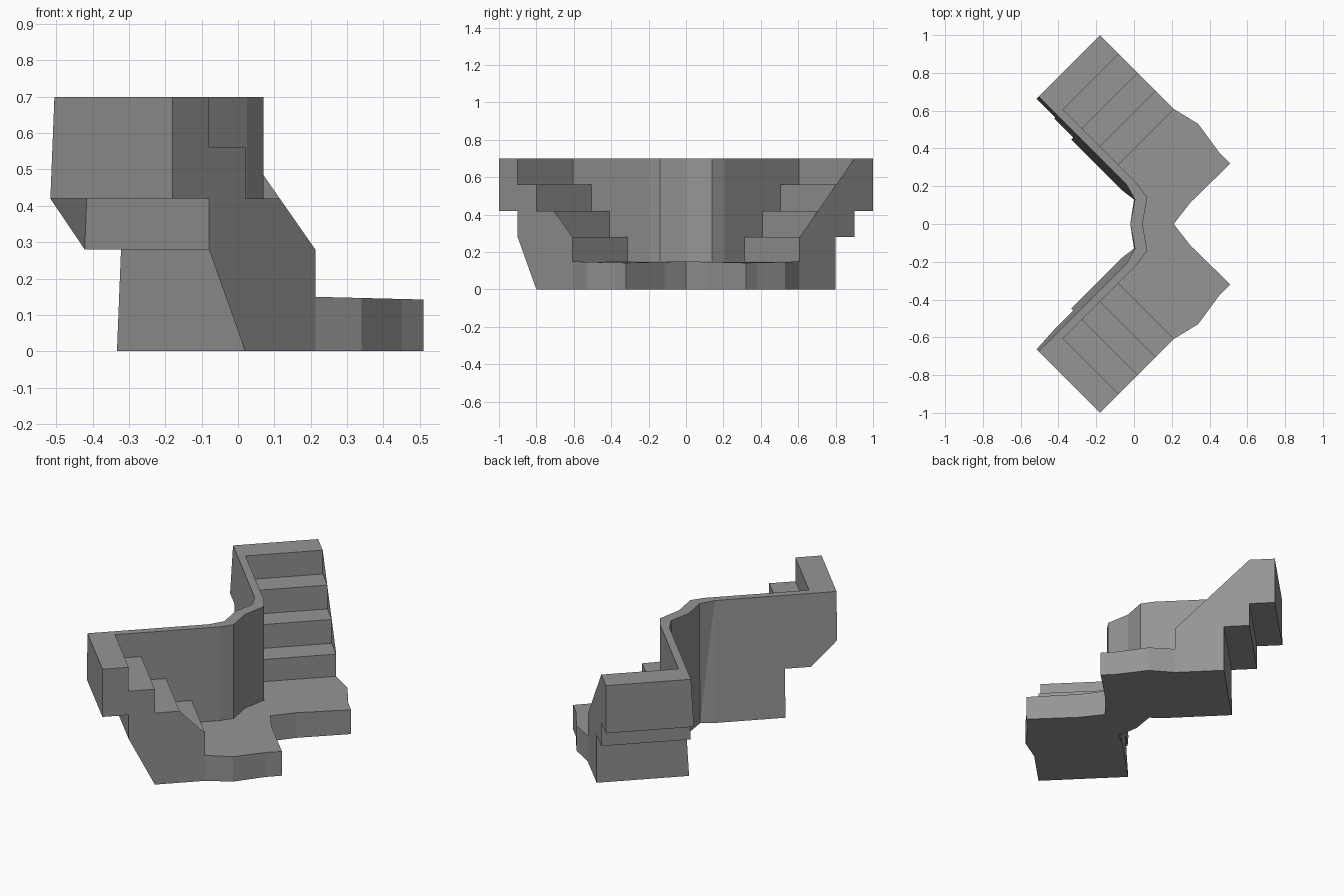
import bpy, bmesh

if "Cube" in bpy.data.objects:
    bpy.data.objects.remove(bpy.data.objects["Cube"])

grey = bpy.data.materials.new("plain grey")
grey.diffuse_color = (0.3, 0.3, 0.3, 1)
grey.use_nodes = True
grey.node_tree.nodes["Principled BSDF"].inputs["Base Color"].default_value = grey.diffuse_color


def prism(name, low, high):
    """Closed solid between two matching rings of points."""
    bm = bmesh.new()
    a = [bm.verts.new(p) for p in low]
    b = [bm.verts.new(p) for p in high]
    n = len(a)
    bm.faces.new(a)
    bm.faces.new(b)
    for i in range(n):
        bm.faces.new((a[i], a[(i + 1) % n], b[(i + 1) % n], b[i]))
    bmesh.ops.triangulate(bm, faces=bm.faces[:])
    bmesh.ops.recalc_face_normals(bm, faces=bm.faces[:])
    me = bpy.data.meshes.new(name)
    bm.to_mesh(me)
    bm.free()
    me.materials.append(grey)
    ob = bpy.data.objects.new(name, me)
    bpy.context.collection.objects.link(ob)
    return ob


def back(z):
    """Leaning rear face, as x + y at height z."""
    return 0.17 - 0.08 * (0.7 - z)


def wing(name, profile, front, side):
    """Side profile (v = y - x, z) swept from the rear face to the front."""
    def pt(u, v, z):
        return ((u - v) / 2, side * (u + v) / 2, z)
    return prism(name, [pt(back(z), v, z) for v, z in profile],
                 [pt(front, v, z) for v, z in profile])


def mirrored(half):
    """Complete a plan outline whose first and last points lie on y = 0."""
    return half + [(x, -y) for x, y in half[-2:0:-1]]


# stepped underside shared by stairs and parapet wall
under = [(0.78, 0), (0.78, 0.28), (0.98, 0.28), (0.98, 0.42), (1.18, 0.42), (1.18, 0.7)]
treads = [(0.98, 0.7), (0.98, 0.56), (0.78, 0.56), (0.78, 0.42),
          (0.59, 0.42), (0.59, 0.28), (0.395, 0.28)]

parts = []
for side, label in ((1, "right"), (-1, "left")):
    parts.append(wing("stairs_" + label, [(0.395, 0)] + under + treads, 0.82, side))
    parts.append(wing("wall_" + label, [(0.25, 0)] + under + [(0.25, 0.7)], 0.23, side))

# curved middle of the wall
inner = [(0.045, 0), (0.07, 0.14), (0.025, 0.205), (-0.01, 0.24)]
top = mirrored(inner + [(-0.04, 0.21), (0.005, 0.13), (-0.02, 0)])
bottom = mirrored(inner + [(-0.068, 0.182), (0.0, 0.13), (-0.02, 0)])
parts.append(prism("curved_wall", [(x, y, 0) for x, y in bottom],
                   [(x, y, 0.7) for x, y in top]))

# landing with rounded outer corners, sloping gently to the front
plan = mirrored([(0.21, 0), (0.30, 0.115), (0.51, 0.32), (0.45, 0.38), (0.34, 0.53),
                 (0.2125, 0.6075), (-0.0975, 0.2975), (-0.01, 0.22), (0.03, 0.13), (0.02, 0)])
parts.append(prism("landing", [(x, y, 0) for x, y in plan],
                   [(x, y, 0.15 - 0.025 * max(0, x - 0.2)) for x, y in plan]))

# weld all parts into one solid
body = parts.pop()
body.name = "corner_staircase"
for p in parts:
    m = body.modifiers.new(p.name, 'BOOLEAN')
    m.operation = 'UNION'
    m.solver = 'EXACT'
    m.object = p
bpy.context.view_layer.update()
deps = bpy.context.evaluated_depsgraph_get()
body.data = bpy.data.meshes.new_from_object(body.evaluated_get(deps))
body.modifiers.clear()
for p in parts:
    bpy.data.objects.remove(p)

# clean up coplanar triangles
bm = bmesh.new()
bm.from_mesh(body.data)
bmesh.ops.remove_doubles(bm, verts=bm.verts[:], dist=0.0005)
bmesh.ops.dissolve_limit(bm, angle_limit=0.02, verts=bm.verts[:], edges=bm.edges[:])
bm.to_mesh(body.data)
bm.free()
